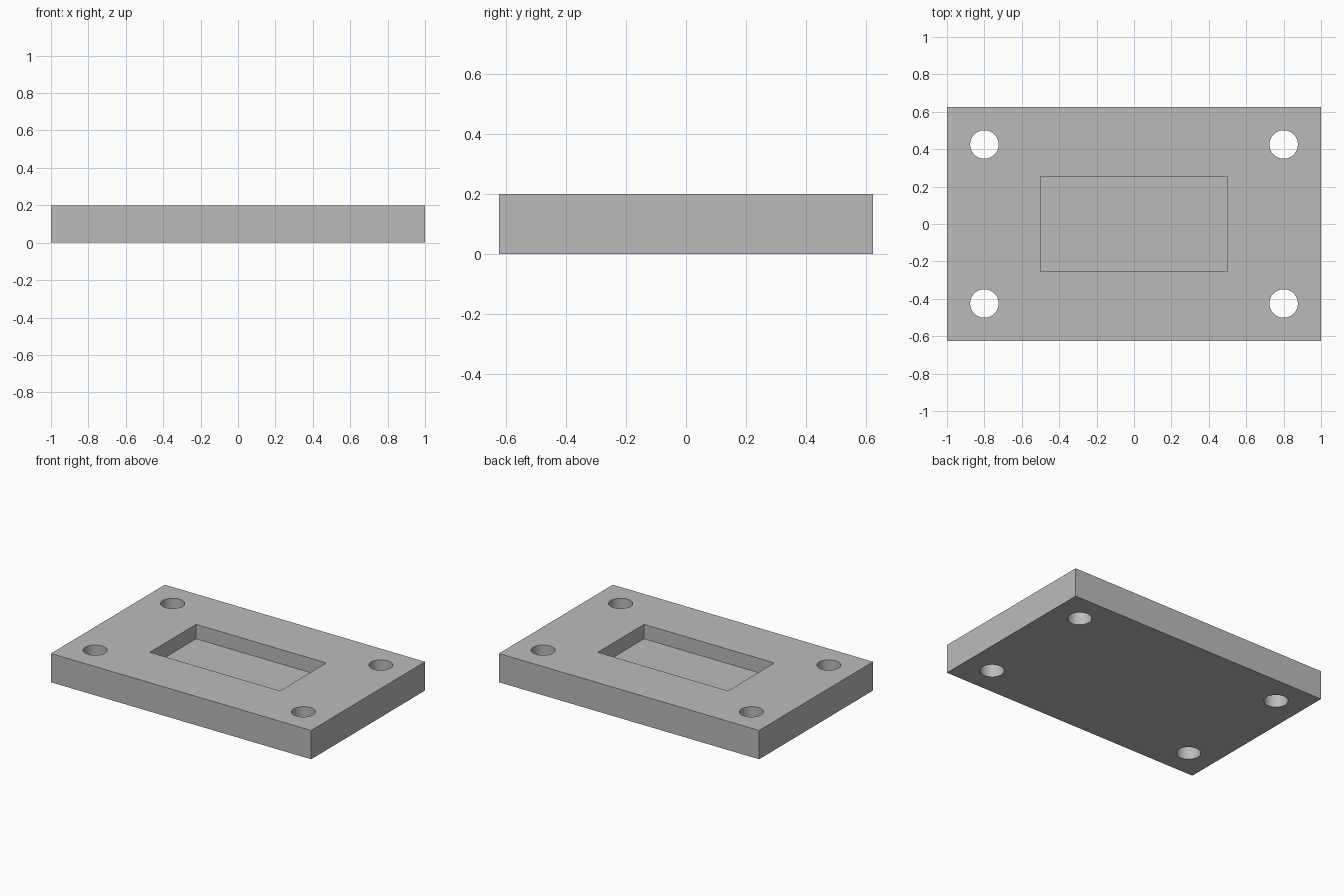
import bpy

if "Cube" in bpy.data.objects:
    bpy.data.objects.remove(bpy.data.objects["Cube"])

grey = bpy.data.materials.new("plain grey")
grey.diffuse_color = (0.5, 0.5, 0.5, 1)
grey.use_nodes = True
grey.node_tree.nodes["Principled BSDF"].inputs["Base Color"].default_value = grey.diffuse_color


def box(name, size, center):
    bpy.ops.mesh.primitive_cube_add(size=1, location=center)
    ob = bpy.context.object
    ob.name = name
    ob.scale = size
    bpy.ops.object.transform_apply(location=True, rotation=False, scale=True)
    return ob


def cut(target, cutter):
    cutter.hide_render = True
    mod = target.modifiers.new("cut", 'BOOLEAN')
    mod.operation = 'DIFFERENCE'
    mod.solver = 'EXACT'
    mod.object = cutter
    bpy.context.view_layer.objects.active = target
    bpy.ops.object.modifier_apply(modifier=mod.name)
    bpy.data.objects.remove(cutter)


# Plate
plate = box("mounting_plate", (2, 1.25, 0.2), (0, 0, 0.1))
plate.data.materials.append(grey)

# Rectangular pocket, half the plate deep
cut(plate, box("pocket_cutter", (1, 0.508, 0.2), (0, 0, 0.2)))

# Four through holes near the corners
for x in (-0.8, 0.8):
    for y in (-0.425, 0.425):
        bpy.ops.mesh.primitive_cylinder_add(vertices=64, radius=0.076, depth=0.6,
                                            location=(x, y, 0.1))
        hole = bpy.context.object
        hole.name = "hole_cutter"
        cut(plate, hole)

# Smooth hole walls, sharp edges
bpy.ops.object.select_all(action='DESELECT')
plate.select_set(True)
bpy.context.view_layer.objects.active = plate
bpy.ops.object.shade_smooth_by_angle(angle=0.52)
